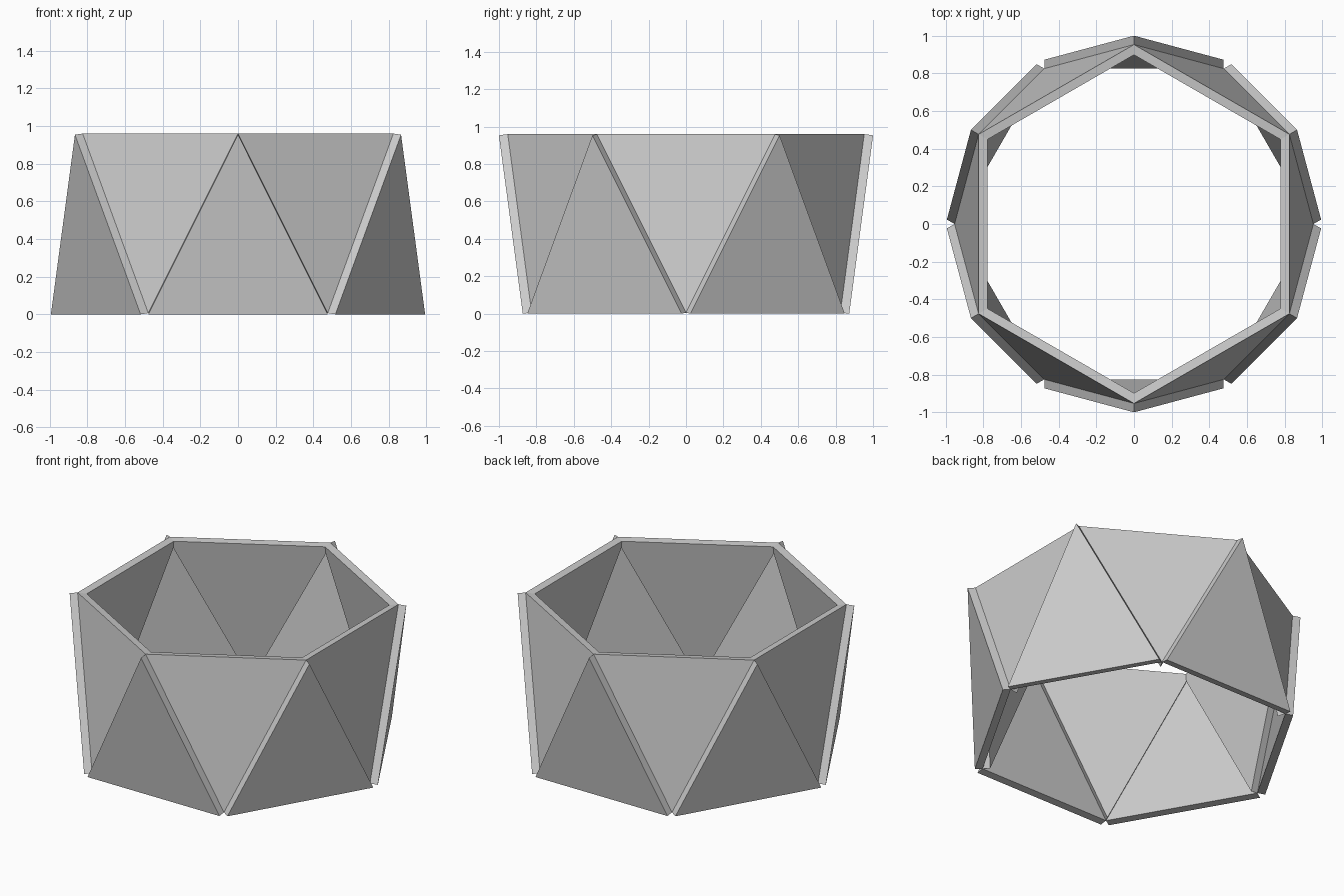
import bpy
from math import cos, sin, radians
from mathutils import Vector

cube = bpy.data.objects.get("Cube")
if cube:
    bpy.data.objects.remove(cube, do_unlink=True)

RADIUS = 0.953      # corner radius of both hexagons
THICK = 0.0476      # panel thickness
BASE, TOP = 0.006, 0.96

grey = bpy.data.materials.new("plain grey")
grey.use_nodes = True
colour = (0.6, 0.6, 0.6, 1)
grey.diffuse_color = colour
grey.node_tree.nodes["Principled BSDF"].inputs["Base Color"].default_value = colour


def corner(degrees, z):
    a = radians(degrees)
    return Vector((RADIUS * cos(a), RADIUS * sin(a), z))


def panel(name, corners, offset):
    """Flat triangle, thickened outward (offset 1) or inward (offset -1)."""
    mesh = bpy.data.meshes.new(name)
    mesh.from_pydata(corners, [], [(0, 1, 2)])
    mesh.materials.append(grey)
    obj = bpy.data.objects.new(name, mesh)
    bpy.context.collection.objects.link(obj)
    solid = obj.modifiers.new("thickness", "SOLIDIFY")
    solid.thickness = THICK
    solid.offset = offset


# Ring of alternating triangles between two hexagons turned by half a step
for i in range(6):
    a = 60 * i
    # Point-up panel, standing on the lower hexagon, thick to the outside
    panel(f"upright_panel_{i + 1}",
          [corner(a, BASE), corner(a + 60, BASE), corner(a + 30, TOP)], 1)
    # Point-down panel, hanging from the upper hexagon, thick to the inside
    panel(f"inverted_panel_{i + 1}",
          [corner(a, BASE), corner(a + 30, TOP), corner(a - 30, TOP)], -1)
